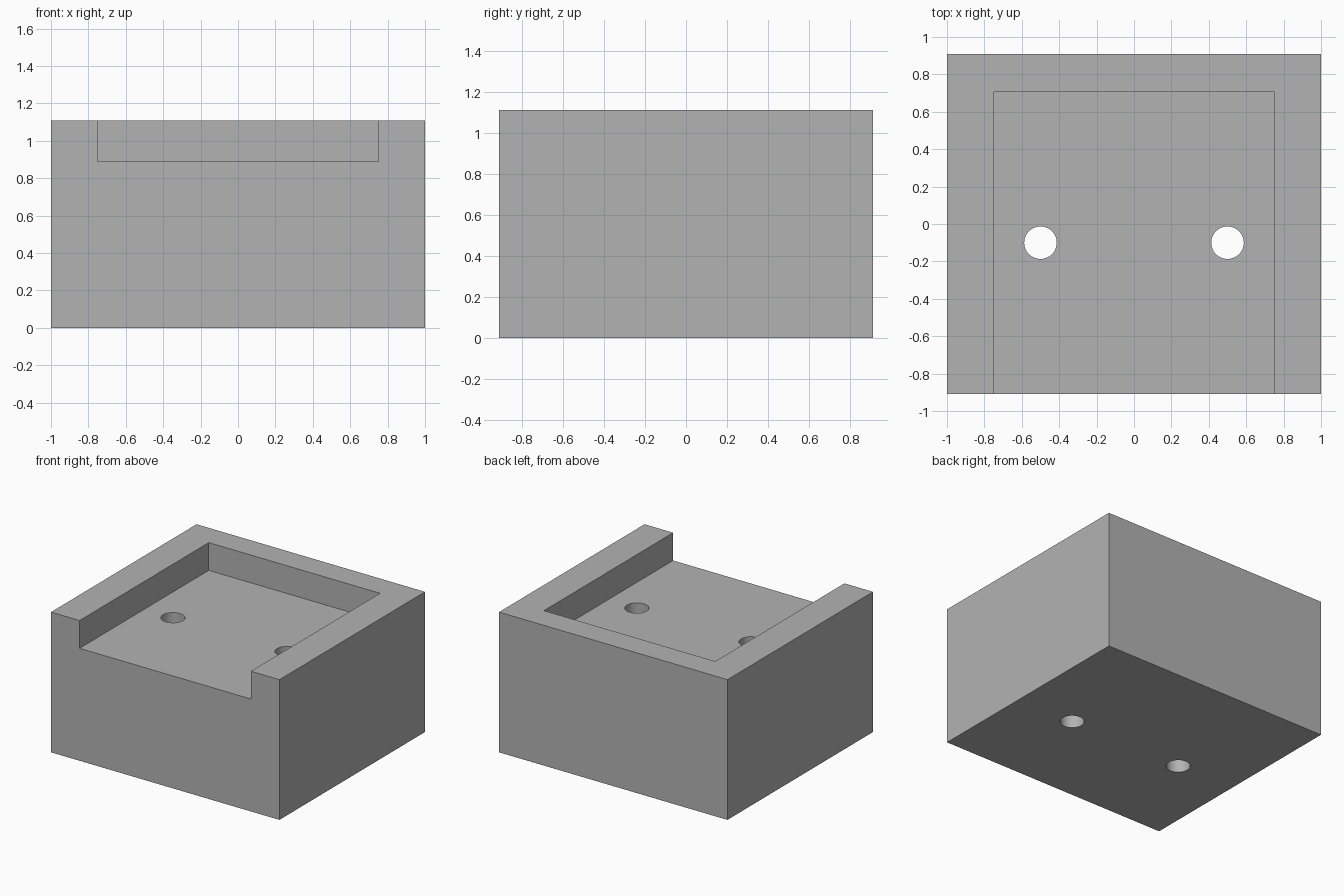
import bpy

W, D, H = 2.0, 1.82, 1.11          # overall size
POCKET_W, POCKET_BACK, FLOOR = 1.5, 0.705, 0.89
HOLE_X, HOLE_Y, HOLE_R = 0.5, -0.10, 0.087

if "Cube" in bpy.data.objects:
    bpy.data.objects.remove(bpy.data.objects["Cube"], do_unlink=True)

grey = bpy.data.materials.new("light_grey")
grey.use_nodes = True
colour = (0.45, 0.45, 0.45, 1.0)
grey.diffuse_color = colour
grey.node_tree.nodes["Principled BSDF"].inputs["Base Color"].default_value = colour


def box(name, low, high):
    """Box between two opposite corners."""
    centre = [(a + b) / 2 for a, b in zip(low, high)]
    bpy.ops.mesh.primitive_cube_add(size=1, location=centre)
    obj = bpy.context.object
    obj.name = name
    obj.scale = [b - a for a, b in zip(low, high)]
    bpy.ops.object.transform_apply(location=True, rotation=False, scale=True)
    obj.data.materials.append(grey)
    return obj


def cut(target, cutter):
    """Subtract the cutter from the target, then discard it."""
    cutter.hide_render = True
    mod = target.modifiers.new("cut", "BOOLEAN")
    mod.operation = "DIFFERENCE"
    mod.solver = "EXACT"
    mod.object = cutter
    bpy.ops.object.select_all(action="DESELECT")
    target.select_set(True)
    bpy.context.view_layer.objects.active = target
    bpy.ops.object.modifier_apply(modifier=mod.name)
    bpy.data.objects.remove(cutter, do_unlink=True)


# Solid block
block = box("block", (-W / 2, -D / 2, 0), (W / 2, D / 2, H))

# Pocket open at the top and front
cut(block, box("pocket_cutter", (-POCKET_W / 2, -D, FLOOR),
               (POCKET_W / 2, POCKET_BACK, H + 0.5)))

# Two vertical through holes
for side in (-1, 1):
    bpy.ops.mesh.primitive_cylinder_add(vertices=48, radius=HOLE_R, depth=2 * H,
                                        location=(side * HOLE_X, HOLE_Y, H / 2))
    drill = bpy.context.object
    drill.name = "hole_cutter"
    drill.data.materials.append(grey)
    cut(block, drill)

# Round hole walls, crisp edges elsewhere
bpy.ops.object.select_all(action="DESELECT")
block.select_set(True)
bpy.context.view_layer.objects.active = block
bpy.ops.object.shade_smooth_by_angle()
